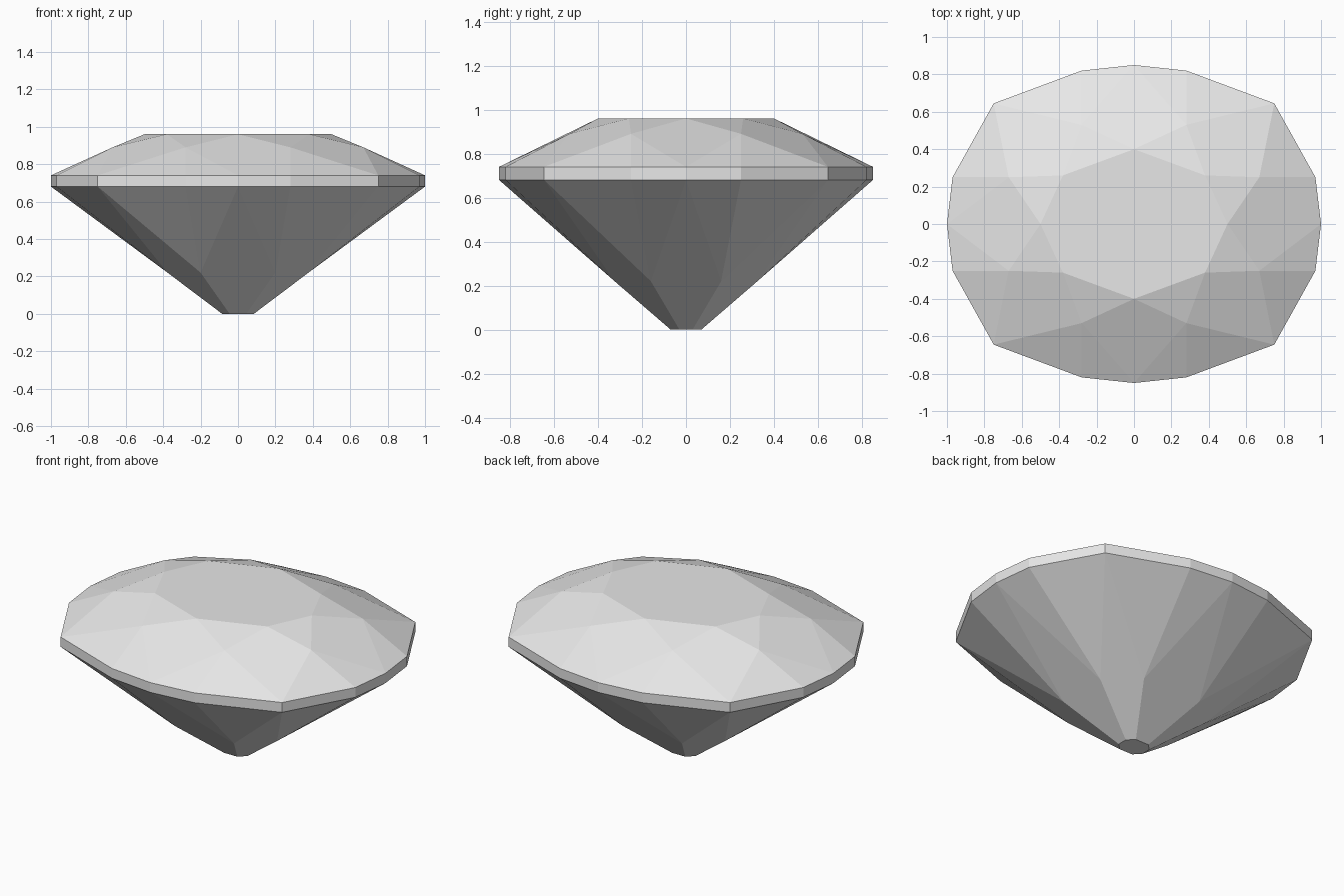
import bpy
import bmesh

cube = bpy.data.objects.get("Cube")
if cube:
    bpy.data.objects.remove(cube, do_unlink=True)

# Single flat colour
grey = bpy.data.materials.new("pale_grey")
grey.use_nodes = True
COLOUR = (0.8, 0.8, 0.8, 1)
grey.diffuse_color = COLOUR
grey.node_tree.nodes["Principled BSDF"].inputs["Base Color"].default_value = COLOUR

bm = bmesh.new()


def ring(quarter, z):
    """Mirror a quarter outline (from +x towards +y) into a full loop of verts."""
    half = quarter + [(-x, y) for x, y in reversed(quarter) if x > 0]
    full = half + [(x, -y) for x, y in reversed(half) if y > 0]
    return [bm.verts.new((x, y, z)) for x, y in full]


def face(*verts):
    bm.faces.new(verts)


# Cushion outline of the girdle: even points carry main facets
outline = [(1, 0), (0.97, 0.25), (0.75, 0.645), (0.28, 0.82), (0, 0.85)]
girdle_top = ring(outline, 0.74)
girdle_low = ring(outline, 0.68)

# Crown rings
table = ring([(0.5, 0), (0.38, 0.26), (0, 0.4)], 0.96)
crown = ring([(0.67, 0.25), (0.28, 0.53)], 0.89)

# Pavilion rings
pavilion = ring([(0.377, 0.16), (0.2, 0.325)], 0.22)
culet = ring([(0.085, 0.03), (0.045, 0.07)], 0)

# Table and culet caps
face(*table)
face(*reversed(culet))

for i in range(8):
    n = (i + 1) % 8
    a, b, c = 2 * i, 2 * i + 1, 2 * n
    # Crown: star, kite and upper girdle facets
    face(table[i], crown[i], table[n])
    face(table[i], crown[i - 1], girdle_top[a], crown[i])
    face(crown[i], girdle_top[a], girdle_top[b])
    face(crown[i], girdle_top[b], girdle_top[c])
    # Girdle band
    face(girdle_low[a], girdle_low[b], girdle_top[b], girdle_top[a])
    face(girdle_low[b], girdle_low[c], girdle_top[c], girdle_top[b])
    # Pavilion: lower girdle facets and main facets
    face(pavilion[i], girdle_low[b], girdle_low[a])
    face(pavilion[i], girdle_low[c], girdle_low[b])
    face(girdle_low[a], pavilion[i - 1], culet[i - 1], culet[i], pavilion[i])

bmesh.ops.recalc_face_normals(bm, faces=bm.faces)
mesh = bpy.data.meshes.new("cut_gemstone")
bm.to_mesh(mesh)
bm.free()
mesh.materials.append(grey)
gem = bpy.data.objects.new("cut_gemstone", mesh)
bpy.context.collection.objects.link(gem)
